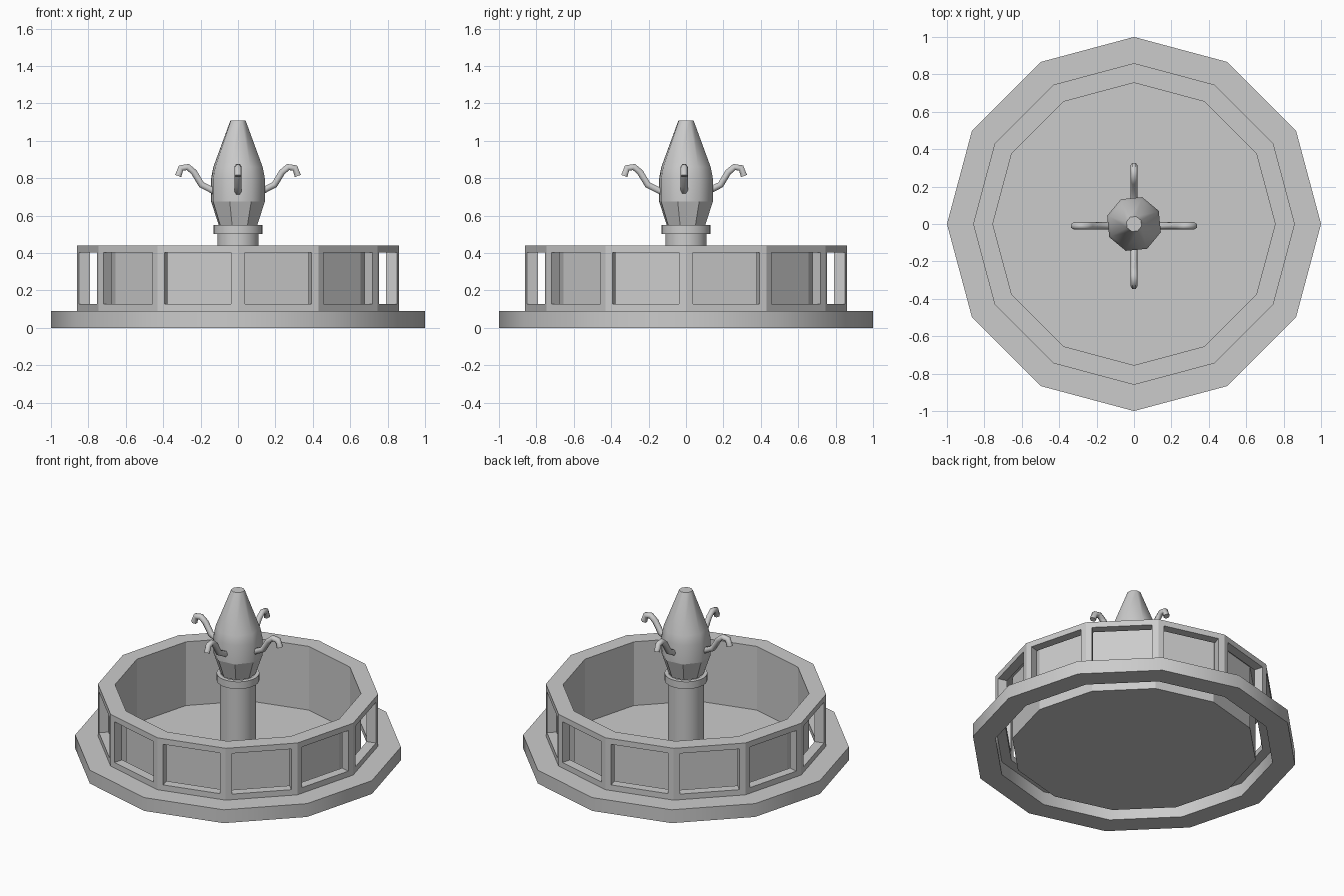
import bpy, bmesh
from math import cos, sin, pi, radians

if "Cube" in bpy.data.objects:
    bpy.data.objects.remove(bpy.data.objects["Cube"])


def new_object(name, bm):
    mesh = bpy.data.meshes.new(name)
    bm.to_mesh(mesh)
    bm.free()
    ob = bpy.data.objects.new(name, mesh)
    bpy.context.collection.objects.link(ob)
    return ob


def lathe(name, profile, sides, phase=0.0, closed=False, cap_start=False, cap_end=False, smooth=None):
    """Turn a list of (radius, z) points around the z axis."""
    bm = bmesh.new()
    rings = [[bm.verts.new((r * cos(phase + 2 * pi * i / sides), r * sin(phase + 2 * pi * i / sides), z))
              for i in range(sides)] for r, z in profile]
    pairs = list(zip(rings, rings[1:]))
    if closed:
        pairs.append((rings[-1], rings[0]))
    for a, b in pairs:
        for i in range(sides):
            j = (i + 1) % sides
            bm.faces.new((a[i], a[j], b[j], b[i]))
    if cap_start:
        bm.faces.new(rings[0][::-1])
    if cap_end:
        bm.faces.new(rings[-1])
    ob = new_object(name, bm)
    if smooth:
        bpy.context.view_layer.objects.active = ob
        ob.select_set(True)
        bpy.ops.object.shade_smooth_by_angle(angle=radians(smooth))
        ob.select_set(False)
    return ob


# Stepped base ring, open in the middle
lathe("base_ring", [(0.86, 0), (1.0, 0), (1.0, 0.09), (0.86, 0.09)], 12, closed=True, smooth=32)

# Twelve-sided frame with an open window in every side
bm = bmesh.new()
rows = [[bm.verts.new((0.86 * cos(i * pi / 6), 0.86 * sin(i * pi / 6), z)) for i in range(12)]
        for z in (0.09, 0.44)]
sides = [bm.faces.new((rows[0][i], rows[0][(i + 1) % 12], rows[1][(i + 1) % 12], rows[1][i]))
         for i in range(12)]
bm.normal_update()
bmesh.ops.inset_individual(bm, faces=sides, thickness=0.038, use_even_offset=True)
bmesh.ops.delete(bm, geom=sides, context='FACES')
frame = new_object("window_frame", bm)
shell = frame.modifiers.new("thickness", 'SOLIDIFY')
shell.thickness = 0.06
shell.offset = -1
shell.use_even_offset = True

# Rim, inner wall and floor of the basin
lathe("basin", [(0.798, 0.44), (0.755, 0.44), (0.755, 0.01)], 12, cap_end=True)

# Central pole and collar
lathe("pole", [(0.11, 0.01), (0.11, 0.51)], 32, cap_start=True, cap_end=True, smooth=30)
lathe("collar", [(0.105, 0.502), (0.131, 0.502), (0.131, 0.55), (0.105, 0.55)], 32,
      closed=True, smooth=30)

# Spout head: flat flared cup below, smooth tapered cone above
turn = radians(28)
lathe("spout_cup", [(0.108, 0.55), (0.15, 0.675)], 8, turn, cap_start=True)
lathe("spout_cone", [(0.15, 0.675), (0.15, 0.80), (0.138, 0.86), (0.042, 1.11)], 8, turn,
      cap_end=True, smooth=60)

# Four curled nozzles around the head
path = [(0.125, 0.73), (0.195, 0.765), (0.235, 0.832), (0.268, 0.86), (0.305, 0.855), (0.32, 0.812)]
for k, side in enumerate(("right", "back", "left", "front")):
    curve = bpy.data.curves.new("nozzle_" + side, 'CURVE')
    curve.dimensions = '3D'
    curve.bevel_depth = 0.02
    curve.bevel_resolution = 1
    curve.use_fill_caps = True
    line = curve.splines.new('POLY')
    line.points.add(len(path) - 1)
    for point, (r, z) in zip(line.points, path):
        point.co = (r * cos(k * pi / 2), r * sin(k * pi / 2), z, 1)
    nozzle = bpy.data.objects.new("nozzle_" + side, curve)
    nozzle.location.y = -0.01
    bpy.context.collection.objects.link(nozzle)
